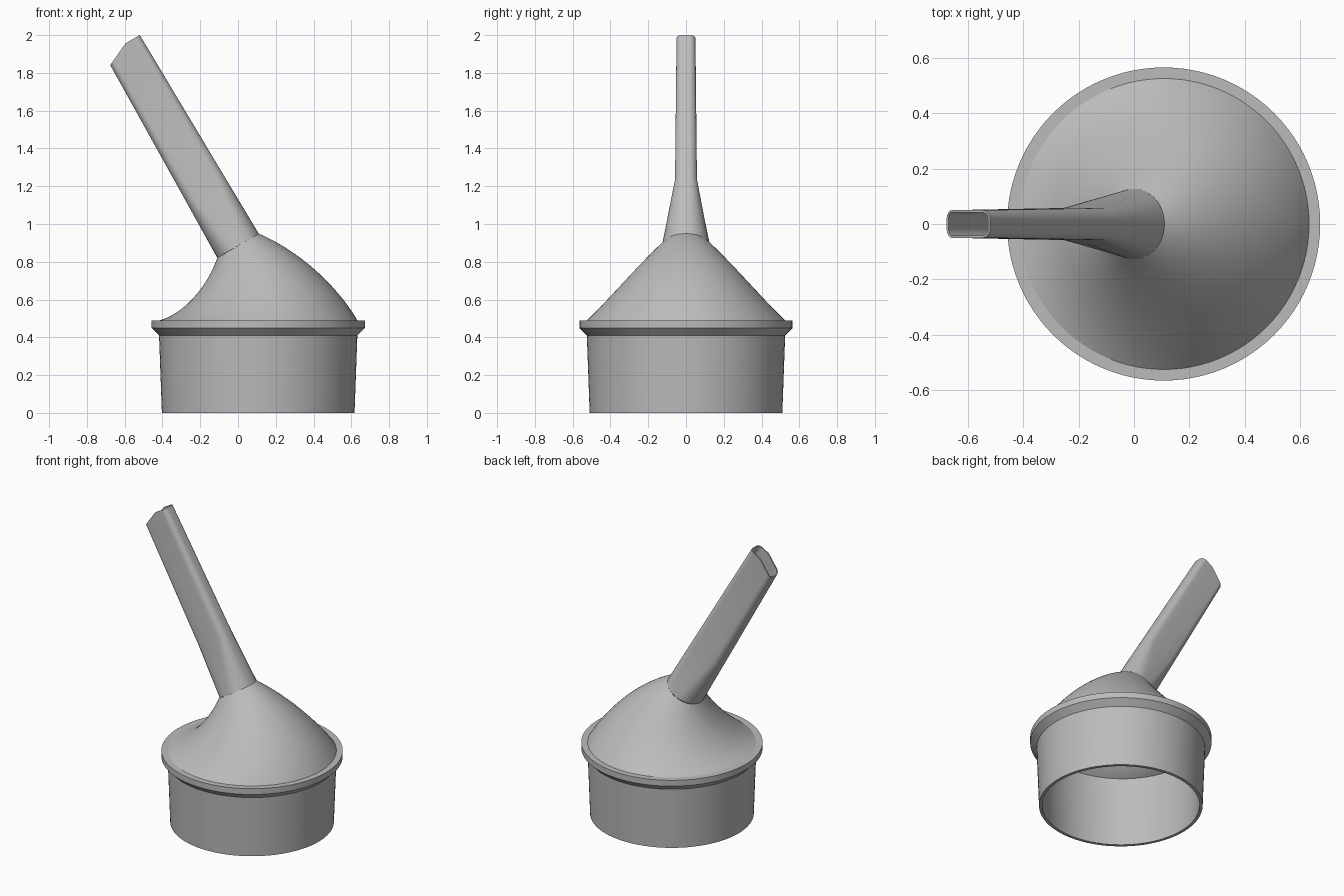
import bpy
from math import sin, cos, pi, radians
from mathutils import Vector

cube = bpy.data.objects.get("Cube")
if cube:
    bpy.data.objects.remove(cube, do_unlink=True)

grey = bpy.data.materials.new("plain grey")
grey.use_nodes = True
grey.diffuse_color = (0.5, 0.5, 0.5, 1)
grey.node_tree.nodes["Principled BSDF"].inputs["Base Color"].default_value = (0.5, 0.5, 0.5, 1)


def loft(name, rings, closed=False, wall=0.0):
    """Skin a stack of equal-sized rings, optionally thickened inwards."""
    n, m = len(rings[0]), len(rings)
    verts = [p for ring in rings for p in ring]
    faces = []
    for j in range(m if closed else m - 1):
        a, b = j * n, (j + 1) % m * n
        for i in range(n):
            k = (i + 1) % n
            faces.append((a + i, a + k, b + k, b + i))
    mesh = bpy.data.meshes.new(name)
    mesh.from_pydata(verts, [], faces)
    mesh.materials.append(grey)
    obj = bpy.data.objects.new(name, mesh)
    bpy.context.collection.objects.link(obj)
    bpy.ops.object.select_all(action="DESELECT")
    obj.select_set(True)
    bpy.context.view_layer.objects.active = obj
    if wall:
        mod = obj.modifiers.new("wall", "SOLIDIFY")
        mod.thickness = wall
        mod.offset = -1
        bpy.ops.object.modifier_apply(modifier=mod.name)
    bpy.ops.object.shade_smooth_by_angle(angle=radians(30))
    return obj


def ellipse_ring(left, right, ry, n=96):
    """Ring spanning two (x, z) points in the middle plane."""
    lo, hi = Vector((left[0], 0, left[1])), Vector((right[0], 0, right[1]))
    c, h = (lo + hi) / 2, (hi - lo) / 2
    return [c + h * cos(2 * pi * i / n) + Vector((0, ry * sin(2 * pi * i / n), 0))
            for i in range(n)]


# Collar: hollow tapered cylinder with a flange
cx = 0.107
profile = [(0.51, 0), (0.525, 0.41), (0.565, 0.45), (0.565, 0.49),
           (0.505, 0.49), (0.49, 0)]
loft("collar", [ellipse_ring((cx - r, z), (cx + r, z), r) for r, z in profile],
     closed=True)

# Hood: lopsided shell from the collar to the tilted neck
ctrl = [ellipse_ring((-0.415, 0.49), (0.632, 0.49), 0.525),
        ellipse_ring((-0.27, 0.53), (0.52, 0.68), 0.402),
        ellipse_ring((-0.155, 0.69), (0.32, 0.86), 0.252),
        ellipse_ring((-0.11, 0.82), (0.11, 0.949), 0.127)]
steps = 20
hood = []
for j in range(steps + 1):
    t = j / steps
    w = ((1 - t) ** 3, 3 * t * (1 - t) ** 2, 3 * t * t * (1 - t), t ** 3)
    hood.append([sum((w[k] * ctrl[k][i] for k in range(4)), Vector())
                 for i in range(len(ctrl[0]))])
loft("hood", hood, wall=0.015)

# Spout: round at the neck, flattened above, with a bevelled tip
base = Vector((0, 0, 0.885))
tilt = radians(30)
U, Y, V = Vector((cos(tilt), 0, sin(tilt))), Vector((0, 1, 0)), Vector((-sin(tilt), 0, cos(tilt)))


def rounded_section(hu, hy, r, seg=8, split=0.02):
    """Rounded rectangle as (u, y) pairs, with extra points on the long sides."""
    def arc(sx, sy, start):
        return [(sx * (hu - r) + r * cos(start + pi / 2 * i / seg),
                 sy * (hy - r) + r * sin(start + pi / 2 * i / seg)) for i in range(seg + 1)]
    extra = [split + 0.03, split, split - 0.05]
    return ([(hu, 0)] + arc(1, 1, 0) + [(u, hy) for u in extra] + arc(-1, 1, pi / 2)
            + [(-hu, 0)] + arc(-1, -1, pi) + [(u, -hy) for u in reversed(extra)]
            + arc(1, -1, 1.5 * pi))


def place(section, height):
    return [base + U * u + Y * y + V * height(u) for u, y in section]


flat = rounded_section(0.121, 0.058, 0.042)
tip = rounded_section(0.1075, 0.05, 0.032)
n = len(flat)
neck = [(0.127 * cos(2 * pi * i / n), 0.127 * sin(2 * pi * i / n)) for i in range(n)]
loft("spout", [place(neck, lambda u: 0),
               place(flat, lambda u: 0.36),
               place(tip, lambda u: 1.226 - max(0, 0.02 - u) * 0.47)], wall=0.008)
